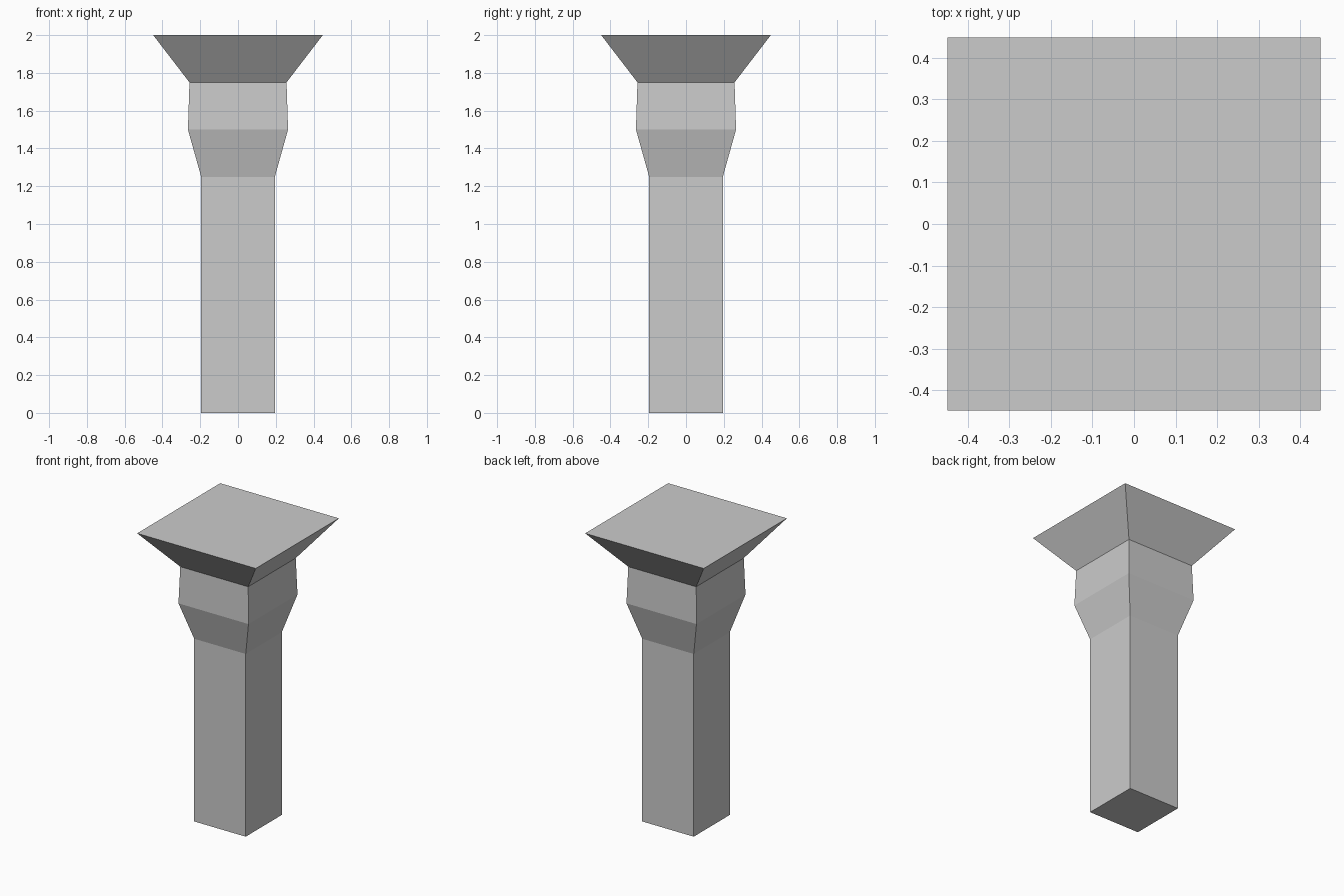
import bpy, bmesh

if "Cube" in bpy.data.objects:
    bpy.data.objects.remove(bpy.data.objects["Cube"])

# Square pillar profile: (half width, height)
profile = [(0.195, 0.0), (0.195, 1.25), (0.265, 1.5), (0.257, 1.75), (0.449, 2.0)]


def square_loft(name, rings):
    bm = bmesh.new()
    corners = [(-1, -1), (1, -1), (1, 1), (-1, 1)]
    loops = [[bm.verts.new((x * w, y * w, z)) for x, y in corners] for w, z in rings]
    for low, high in zip(loops, loops[1:]):
        for i in range(4):
            j = (i + 1) % 4
            bm.faces.new((low[i], low[j], high[j], high[i]))
    bm.faces.new(loops[0][::-1])
    bm.faces.new(loops[-1])
    mesh = bpy.data.meshes.new(name)
    bm.to_mesh(mesh)
    bm.free()
    obj = bpy.data.objects.new(name, mesh)
    bpy.context.collection.objects.link(obj)
    return obj


# Shaft, collar and flared capital in one continuous shell
square_loft("pillar", profile)
